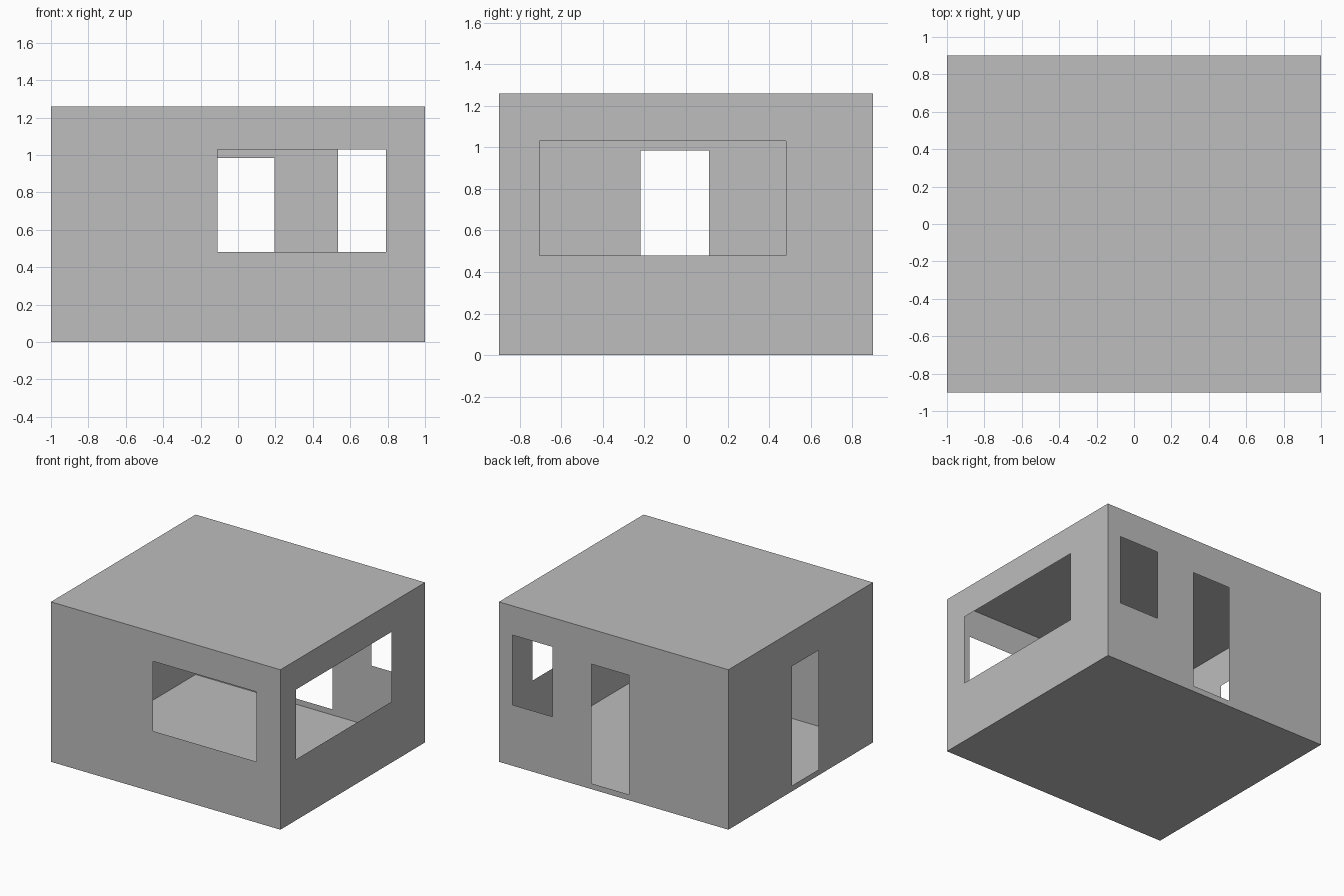
import bpy
import bmesh
from mathutils import Vector

cube = bpy.data.objects.get("Cube")
if cube:
    bpy.data.objects.remove(cube, do_unlink=True)

HX, HY, H = 1.0, 0.9, 1.26           # half width, half depth, height
SILL, HEAD = 0.48, 1.03              # window heights
STEP, LINTEL = 0.045, 0.985          # door heights

grey = bpy.data.materials.new("plain grey")
grey.use_nodes = True
colour = (0.51, 0.51, 0.51, 1)
grey.diffuse_color = colour
grey.node_tree.nodes["Principled BSDF"].inputs["Base Color"].default_value = colour


def panel(name, place, us, vs, outward, holes=()):
    """Thin sheet spanning us by vs, with rectangular holes (u0, u1, v0, v1)."""
    cols = sorted({*us, *(u for h in holes for u in h[:2])})
    rows = sorted({*vs, *(v for h in holes for v in h[2:])})
    bm = bmesh.new()
    grid = [[bm.verts.new(place(u, v)) for v in rows] for u in cols]
    for i in range(len(cols) - 1):
        for j in range(len(rows) - 1):
            u, v = (cols[i] + cols[i + 1]) / 2, (rows[j] + rows[j + 1]) / 2
            if any(a < u < b and c < v < d for a, b, c, d in holes):
                continue
            face = bm.faces.new((grid[i][j], grid[i + 1][j],
                                 grid[i + 1][j + 1], grid[i][j + 1]))
            face.normal_update()
            if face.normal.dot(Vector(outward)) < 0:
                face.normal_flip()
    loose = [v for v in bm.verts if not v.link_faces]
    bmesh.ops.delete(bm, geom=loose, context='VERTS')
    mesh = bpy.data.meshes.new(name)
    bm.to_mesh(mesh)
    bm.free()
    mesh.materials.append(grey)
    obj = bpy.data.objects.new(name, mesh)
    bpy.context.collection.objects.link(obj)


xs, ys, zs = (-HX, HX), (-HY, HY), (0, H)

# Floor and flat roof
panel("floor", lambda x, y: (x, y, 0), xs, ys, (0, 0, -1))
panel("roof", lambda x, y: (x, y, H), xs, ys, (0, 0, 1))

# Front wall with wide window
panel("front_wall", lambda x, z: (x, -HY, z), xs, zs, (0, -1, 0),
      [(-0.11, 0.79, SILL, HEAD)])

# Back wall with doorway and narrow window
panel("back_wall", lambda x, z: (x, HY, z), xs, zs, (0, 1, 0),
      [(-0.135, 0.195, STEP, LINTEL), (0.535, 0.88, SILL, HEAD)])

# Side wall at +x with long window
panel("left_wall", lambda y, z: (HX, y, z), ys, zs, (1, 0, 0),
      [(-0.705, 0.48, SILL, HEAD)])

# Side wall at -x with doorway
panel("right_wall", lambda y, z: (-HX, y, z), ys, zs, (-1, 0, 0),
      [(-0.22, 0.11, STEP, LINTEL)])
